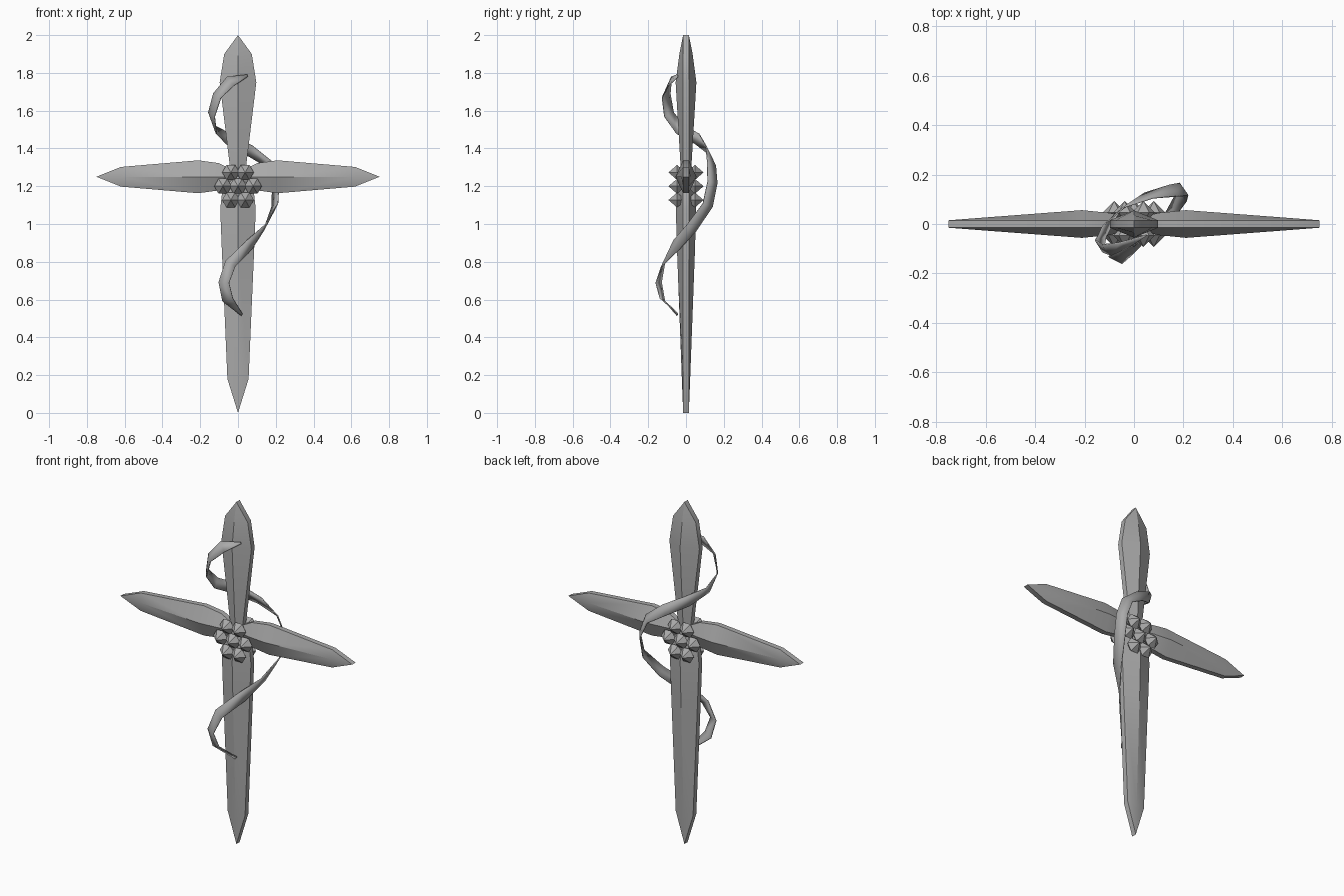
import bpy, bmesh, math
from mathutils import Vector

cube = bpy.data.objects.get("Cube")
if cube:
    bpy.data.objects.remove(cube)

GREY = (0.4, 0.4, 0.4, 1)
mat = bpy.data.materials.new("plain grey")
mat.use_nodes = True
mat.diffuse_color = GREY
mat.node_tree.nodes["Principled BSDF"].inputs["Base Color"].default_value = GREY


def finish(bm, name, angle=30):
    bmesh.ops.remove_doubles(bm, verts=bm.verts, dist=0.0005)
    bmesh.ops.recalc_face_normals(bm, faces=bm.faces)
    mesh = bpy.data.meshes.new(name)
    bm.to_mesh(mesh)
    bm.free()
    obj = bpy.data.objects.new(name, mesh)
    bpy.context.collection.objects.link(obj)
    mesh.materials.append(mat)
    bpy.ops.object.select_all(action='DESELECT')
    obj.select_set(True)
    bpy.context.view_layer.objects.active = obj
    bpy.ops.object.shade_smooth_by_angle(angle=math.radians(angle))
    return obj


def loft(bm, rings):
    for a, b in zip(rings, rings[1:]):
        n = len(a)
        for i in range(n):
            j = (i + 1) % n
            bm.faces.new((a[i], a[j], b[j], b[i]))


EDGE = 0.015  # half thickness of the flat blade rim


def blade(name, origin, along, side, stations):
    """Ridged blade; stations are (distance, half width, ridge height)."""
    bm = bmesh.new()
    rings = []
    for d, w, r in stations:
        section = [(w, EDGE), (0, r), (-w, EDGE), (-w, -EDGE), (0, -r), (w, -EDGE)]
        rings.append([bm.verts.new(origin + along * d + side * s + Vector((0, y, 0)))
                      for s, y in section])
    loft(bm, rings)
    bm.faces.new(rings[0])
    bmesh.ops.dissolve_degenerate(bm, edges=bm.edges, dist=0.0001)
    return finish(bm, name)


X, Z = Vector((1, 0, 0)), Vector((0, 0, 1))
hub = Vector((0, 0, 1.25))

# Four blades of the cross
blade("upper_blade", hub, Z, X,
      [(0, 0.035, 0.026), (0.08, 0.046, 0.03), (0.5, 0.097, 0.055),
       (0.65, 0.073, 0.035), (0.75, 0, EDGE)])
blade("lower_blade", hub, -Z, X,
      [(0, 0.05, 0.025), (0.09, 0.085, 0.045), (0.17, 0.094, 0.054), (0.4, 0.085, 0.047),
       (1.07, 0.056, 0.022), (1.25, 0, EDGE)])
arm = [(0.02, 0.03, 0.025), (0.1, 0.072, 0.045), (0.21, 0.087, 0.056),
       (0.62, 0.052, 0.025), (0.75, 0, EDGE)]
blade("left_blade", hub, X, Z, arm)
blade("right_blade", hub, -X, Z, arm)


# Clusters of faceted beads, front and back
def bead(bm, center, r):
    rim = [bm.verts.new(center + Vector((r * math.cos(k * math.pi / 3), 0,
                                         r * math.sin(k * math.pi / 3))))
           for k in range(6)]
    for y in (-r, r):
        tip = bm.verts.new(center + Vector((0, y, 0)))
        for k in range(6):
            bm.faces.new((rim[k], rim[(k + 1) % 6], tip))


spots = [(0, 0), (0.08, 0), (-0.08, 0)]
spots += [(sx * 0.038, sz * 0.073) for sx in (-1, 1) for sz in (-1, 1)]
for label, y in (("front", -0.047), ("back", 0.047)):
    bm = bmesh.new()
    for px, pz in spots:
        bead(bm, Vector((px, y, 1.2 + pz)), 0.046)
    finish(bm, label + "_bead_cluster")

# Ribbon winding round the cross, lying on an imaginary cylinder
path = [(0.05, -0.045, 1.785), (-0.04, -0.085, 1.755), (-0.11, -0.105, 1.68),
        (-0.14, -0.09, 1.58), (-0.12, -0.03, 1.5), (-0.05, 0.06, 1.45),
        (0.06, 0.115, 1.39), (0.16, 0.135, 1.32), (0.2, 0.14, 1.22),
        (0.195, 0.115, 1.1), (0.14, 0.03, 0.98), (0.06, -0.05, 0.89),
        (-0.04, -0.12, 0.79), (-0.075, -0.145, 0.69), (-0.055, -0.125, 0.6),
        (0.02, -0.045, 0.52)]
pts = [Vector(p) for p in path]
bm = bmesh.new()
rows = []
last = len(pts) - 1
for i, p in enumerate(pts):
    tangent = (pts[min(i + 1, last)] - pts[max(i - 1, 0)]).normalized()
    out = Vector((p.x, p.y, 0)).normalized()
    across = tangent.cross(out).normalized()
    half = 0.006 if i in (0, last) else 0.031
    rows.append([bm.verts.new(p + across * half), bm.verts.new(p - across * half)])
for a, b in zip(rows, rows[1:]):
    bm.faces.new((a[0], a[1], b[1], b[0]))
ribbon = finish(bm, "winding_ribbon", 40)
thick = ribbon.modifiers.new("thickness", 'SOLIDIFY')
thick.thickness = 0.006
thick.offset = 0
